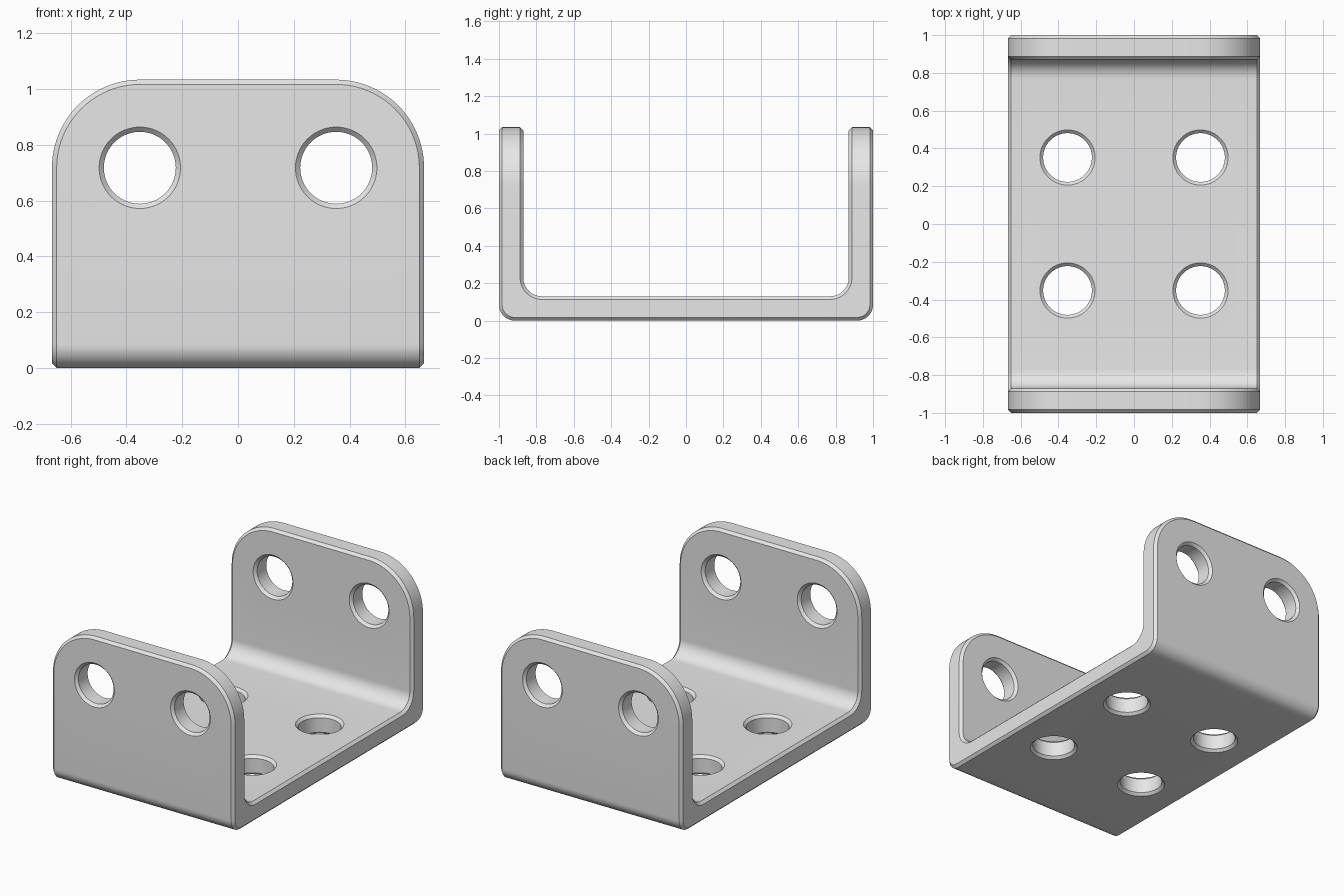
import bpy, bmesh
from math import pi, cos, sin
from mathutils import Matrix, Vector

old = bpy.data.objects.get("Cube")
if old:
    bpy.data.objects.remove(old, do_unlink=True)

HALF_W, HALF_L, HEIGHT, THICK = 0.667, 1.0, 1.034, 0.13
CORNER_R, CHAMFER = 0.316, 0.017
HOLE_R, HOLE_X = 0.129, 0.352
HOLE_Z = HEIGHT - CORNER_R


def make_object(name, bm):
    bmesh.ops.recalc_face_normals(bm, faces=bm.faces)
    mesh = bpy.data.meshes.new(name)
    bm.to_mesh(mesh)
    bm.free()
    obj = bpy.data.objects.new(name, mesh)
    bpy.context.collection.objects.link(obj)
    return obj


def arc(cx, cz, r, start, end, steps):
    return [(cx + r * cos(start + (end - start) * i / steps),
             cz + r * sin(start + (end - start) * i / steps)) for i in range(steps + 1)]


def prism(name, points, place, depth):
    """Extrude a closed outline symmetrically; place(u, v, w) maps to 3D."""
    bm = bmesh.new()
    face = bm.faces.new([bm.verts.new(place(u, v, -depth)) for u, v in points])
    out = bmesh.ops.extrude_face_region(bm, geom=[face])
    verts = [g for g in out["geom"] if isinstance(g, bmesh.types.BMVert)]
    shift = Vector(place(0, 0, depth)) - Vector(place(0, 0, -depth))
    bmesh.ops.translate(bm, verts=verts, vec=shift)
    return make_object(name, bm)


def add_hole_cutter(bm, matrix, sides=64):
    """Spindle whose flared ends countersink both faces of a plate."""
    half, extra = THICK / 2, 0.04
    profile = [(-half - extra, HOLE_R + CHAMFER + extra), (CHAMFER - half, HOLE_R),
               (half - CHAMFER, HOLE_R), (half + extra, HOLE_R + CHAMFER + extra)]
    rings = [[bm.verts.new(matrix @ Vector((r * cos(2 * pi * i / sides),
                                            r * sin(2 * pi * i / sides), h)))
              for i in range(sides)] for h, r in profile]
    for low, high in zip(rings, rings[1:]):
        for i in range(sides):
            j = (i + 1) % sides
            bm.faces.new((low[i], low[j], high[j], high[i]))
    bm.faces.new(rings[0][::-1])
    bm.faces.new(rings[-1])


def add_boolean(obj, cutter, operation):
    mod = obj.modifiers.new(operation.title(), "BOOLEAN")
    mod.operation, mod.object, mod.solver = operation, cutter, "EXACT"
    cutter.hide_render = True


# U-shaped channel section with rounded bends
OUT_R, IN_R, TALL = 0.085, 0.1, HEIGHT + 0.2
inner = HALF_L - THICK
right = arc(HALF_L - OUT_R, OUT_R, OUT_R, -pi / 2, 0, 12)
right += [(HALF_L, TALL), (inner, TALL)]
right += arc(inner - IN_R, THICK + IN_R, IN_R, 0, -pi / 2, 12)
section = right + [(-y, z) for y, z in reversed(right)]
bracket = prism("channel_bracket", section, lambda u, v, w: (w, u, v), HALF_W + 0.2)

# Front outline with large rounded upper corners
side = [(HALF_W, -0.2)] + arc(HALF_W - CORNER_R, HOLE_Z, CORNER_R, 0, pi / 2, 24)
outline = side + [(-x, z) for x, z in reversed(side)]
outline_block = prism("outline_cutter", outline, lambda u, v, w: (u, w, v), HALF_L + 0.2)
add_boolean(bracket, outline_block, "INTERSECT")

# Chamfer along every rim
bevel = bracket.modifiers.new("Chamfer", "BEVEL")
bevel.width, bevel.segments = CHAMFER, 1
bevel.limit_method, bevel.angle_limit = "ANGLE", pi / 4

# Countersunk holes: four through the floor, two through each wall
bm = bmesh.new()
middle = THICK / 2
for sx in (-1, 1):
    for sy in (-1, 1):
        add_hole_cutter(bm, Matrix.Translation((sx * HOLE_X, sy * HOLE_X, middle)))
        wall = Matrix.Translation((sx * HOLE_X, sy * (HALF_L - middle), HOLE_Z))
        add_hole_cutter(bm, wall @ Matrix.Rotation(pi / 2, 4, "X"))
hole_cutters = make_object("hole_cutters", bm)
add_boolean(bracket, hole_cutters, "DIFFERENCE")

# Bake the modifiers and discard the cutters
bpy.context.view_layer.update()
evaluated = bracket.evaluated_get(bpy.context.evaluated_depsgraph_get())
mesh = bpy.data.meshes.new_from_object(evaluated)
bracket.modifiers.clear()
bracket.data = mesh
for cutter in (outline_block, hole_cutters):
    bpy.data.objects.remove(cutter, do_unlink=True)

# Plain grey finish
grey = bpy.data.materials.new("plain grey")
grey.use_nodes = True
grey.diffuse_color = (0.8, 0.8, 0.8, 1)
shader = next(n for n in grey.node_tree.nodes if n.type == "BSDF_PRINCIPLED")
shader.inputs["Base Color"].default_value = (0.8, 0.8, 0.8, 1)
mesh.materials.clear()
mesh.materials.append(grey)

# Smooth bends and bores, crisp chamfer edges
bpy.ops.object.select_all(action="DESELECT")
bracket.select_set(True)
bpy.context.view_layer.objects.active = bracket
bpy.ops.object.shade_smooth_by_angle(angle=pi / 6)
